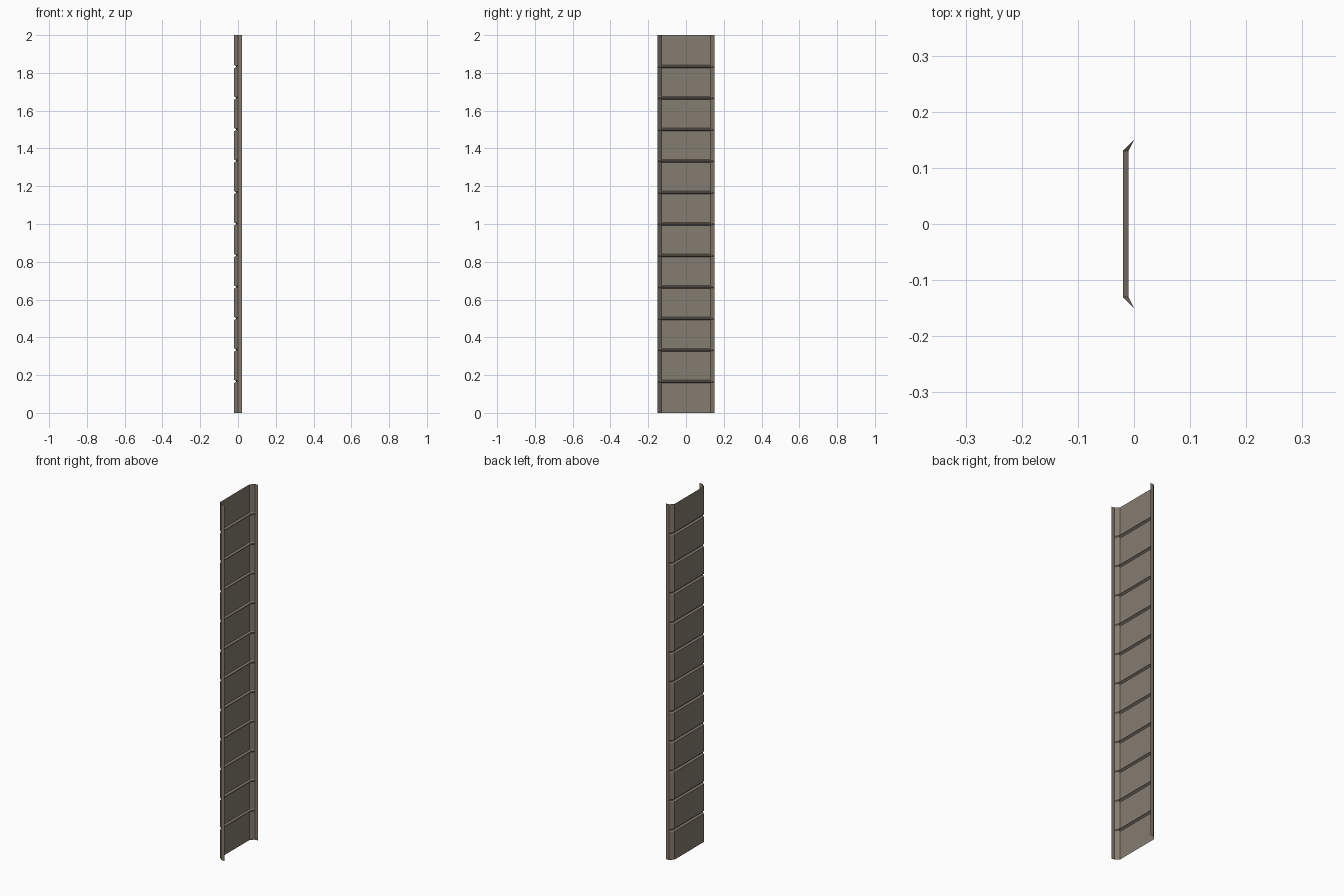
import bpy

if "Cube" in bpy.data.objects:
    bpy.data.objects.remove(bpy.data.objects["Cube"])

H = 2.0          # strip height
SECTIONS = 12    # equal sections divided by pressed grooves
HALF = 0.008     # half height of a groove
FLAT = 0.002     # half height of the groove floor

metal = bpy.data.materials.new("grey_brown_metal")
metal.diffuse_color = (0.235, 0.202, 0.162, 1)
metal.use_nodes = True
metal.node_tree.nodes["Principled BSDF"].inputs["Base Color"].default_value = metal.diffuse_color


def loft(name, rows):
    """Sheet through rows of points, one face per cell."""
    n = len(rows[0])
    verts = [p for row in rows for p in row]
    faces = [(r * n + i, r * n + i + 1, (r + 1) * n + i + 1, (r + 1) * n + i)
             for r in range(len(rows) - 1) for i in range(n - 1)]
    mesh = bpy.data.meshes.new(name)
    mesh.from_pydata(verts, [], faces)
    mesh.materials.append(metal)
    mesh.update()
    obj = bpy.data.objects.new(name, mesh)
    bpy.context.collection.objects.link(obj)
    return obj


# Heights and panel depth: flat sheet interrupted by shallow grooves
levels = [(0.0, -0.02)]
for k in range(1, SECTIONS):
    z = H * k / SECTIONS
    levels += [(z - HALF, -0.02), (z - FLAT, -0.01),
               (z + FLAT, -0.01), (z + HALF, -0.02)]
levels.append((H, -0.02))

# Grooved panel with slanted sides
loft("grooved_panel", [[(0, -0.15, z), (x, -0.13, z), (x, 0.13, z), (0, 0.15, z)]
                       for z, x in levels])

# Straight side flanges
for name, s in (("front_flange", -1), ("back_flange", 1)):
    loft(name, [[(s * 0.01 + 0.01, s * 0.15, z), (0.01 - s * 0.01, s * 0.15, z)]
                for z in (0, H)])
